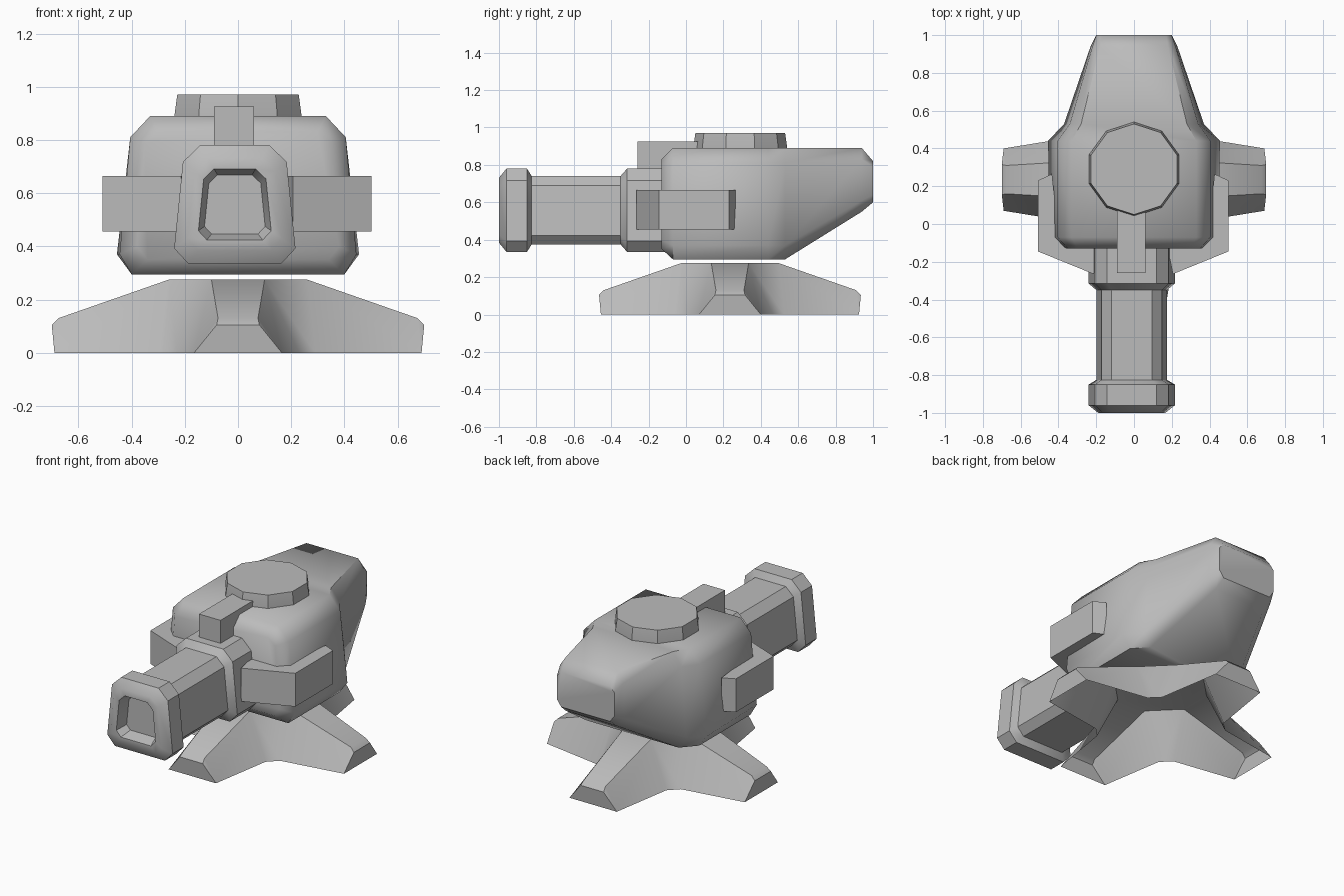
import bpy, bmesh, math
from mathutils import Matrix

cube = bpy.data.objects.get("Cube")
if cube:
    bpy.data.objects.remove(cube, do_unlink=True)

grey = bpy.data.materials.new("plain grey")
grey.use_nodes = True
grey.diffuse_color = (0.5, 0.5, 0.5, 1)
grey.node_tree.nodes["Principled BSDF"].inputs["Base Color"].default_value = (0.5, 0.5, 0.5, 1)


def finish(name, bm, smooth=None, merge=True):
    if merge:
        bmesh.ops.remove_doubles(bm, verts=bm.verts, dist=0.0005)
    bmesh.ops.recalc_face_normals(bm, faces=bm.faces)
    mesh = bpy.data.meshes.new(name)
    bm.to_mesh(mesh)
    bm.free()
    mesh.materials.append(grey)
    obj = bpy.data.objects.new(name, mesh)
    bpy.context.collection.objects.link(obj)
    if smooth:
        bpy.ops.object.select_all(action='DESELECT')
        obj.select_set(True)
        bpy.context.view_layer.objects.active = obj
        bpy.ops.object.shade_smooth_by_angle(angle=math.radians(smooth))
    return obj


def loft(name, rings, smooth=None):
    """Skin a row of equal-length rings and cap both ends."""
    bm = bmesh.new()
    rows = [[bm.verts.new(p) for p in ring] for ring in rings]
    for a, b in zip(rows, rows[1:]):
        for i in range(len(a)):
            j = (i + 1) % len(a)
            bm.faces.new((a[i], a[j], b[j], b[i]))
    bm.faces.new(rows[0])
    bm.faces.new(rows[-1])
    return finish(name, bm, smooth)


def octagon(y, widths, heights, cx=0.0):
    """Mirrored eight-point section, listed from the bottom to the top."""
    side = list(zip(widths, heights))
    return ([(cx + w, y, z) for w, z in side] +
            [(cx - w, y, z) for w, z in reversed(side)])


# Four-legged base: an open shell, one leg repeated by quarter turns
bm = bmesh.new()
leg = {"foot": (0.69, 0.165, 0), "toe": (0.70, 0.08, 0.105), "ridge": (0.675, 0.075, 0.13),
       "crown": (0.26, 0.10, 0.275), "notch": (0.29, 0.23, 0)}
legs = []
for k in range(4):
    turn = Matrix.Translation((0, 0.235, 0)) @ Matrix.Rotation(k * math.pi / 2, 4, 'Z')
    v = {}
    for key, (r, t, z) in leg.items():
        for s in (-1, 1):
            v[key, s] = bm.verts.new((r, s * t, z))
            v[key, s].co = turn @ v[key, s].co
    legs.append(v)
    for a, b in (("foot", "toe"), ("toe", "ridge"), ("ridge", "crown")):
        bm.faces.new((v[a, -1], v[a, 1], v[b, 1], v[b, -1]))
    for s in (-1, 1):
        bm.faces.new([v[key, s] for key in ("foot", "toe", "ridge")])
        bm.faces.new([v[key, s] for key in ("foot", "ridge", "crown", "notch")])
for k in range(4):
    a, b = legs[k], legs[(k + 1) % 4]
    bm.faces.new((a["crown", 1], a["notch", 1], b["notch", -1], b["crown", -1]))
bm.faces.new([v["crown", s] for v in legs for s in (-1, 1)])
finish("base", bm, 45)

# Turret body, from the front face to the narrow tail
loft("turret_body", [
    octagon(-0.13, (0.34, 0.38, 0.35, 0.30), (0.35, 0.40, 0.79, 0.83)),
    octagon(-0.07, (0.40, 0.445, 0.405, 0.33), (0.295, 0.37, 0.81, 0.89)),
    octagon(0.44, (0.40, 0.455, 0.405, 0.33), (0.295, 0.37, 0.81, 0.89)),
    octagon(0.53, (0.32, 0.37, 0.34, 0.28), (0.295, 0.37, 0.81, 0.89)),
    octagon(0.94, (0.18, 0.23, 0.22, 0.18), (0.55, 0.61, 0.83, 0.89)),
    octagon(1.00, (0.17, 0.20, 0.20, 0.17), (0.60, 0.64, 0.79, 0.82)),
], 50)

# Ten-sided hatch on the roof
loft("roof_hatch", [
    [(r * math.sin(i * math.tau / 10), 0.29 + r * math.cos(i * math.tau / 10), z)
     for i in range(10)] for r, z in ((0.25, 0.87), (0.25, 0.90), (0.24, 0.97))], 30)

# Barrel: rear collar, tube, muzzle and the tapered recess in its mouth
section = ((0.175, -0.2225), (0.228, -0.165), (0.195, 0.16), (0.13, 0.2225))
stations = ((-0.10, 1), (-0.315, 1), (-0.35, 0.82), (-0.825, 0.82), (-0.85, 1),
            (-0.96, 1), (-1.0, 0.78), (-1.0, 0.6), (-0.93, 0.5))
loft("barrel", [octagon(y, [s * w for w, _ in section],
                        [0.5575 + s * h for _, h in section], -0.012)
                for y, s in stations], 40)

# Side braces wrapping from the body to the collar
outline = ((0.43, 0.265), (0.505, 0.23), (0.505, -0.145), (0.21, -0.265),
           (0.18, -0.12), (0.40, -0.02))
for label, side in (("left", 1), ("right", -1)):
    loft(label + "_brace", [[(side * x - 0.004, y, z) for x, y in outline]
                            for z in (0.455, 0.665)])

# Sight block above the barrel
loft("sight_block", [[(x, y, z) for x, y in ((-0.09, -0.26), (0.06, -0.26), (0.06, 0.08),
                                             (-0.09, 0.08))] for z in (0.78, 0.925)])
